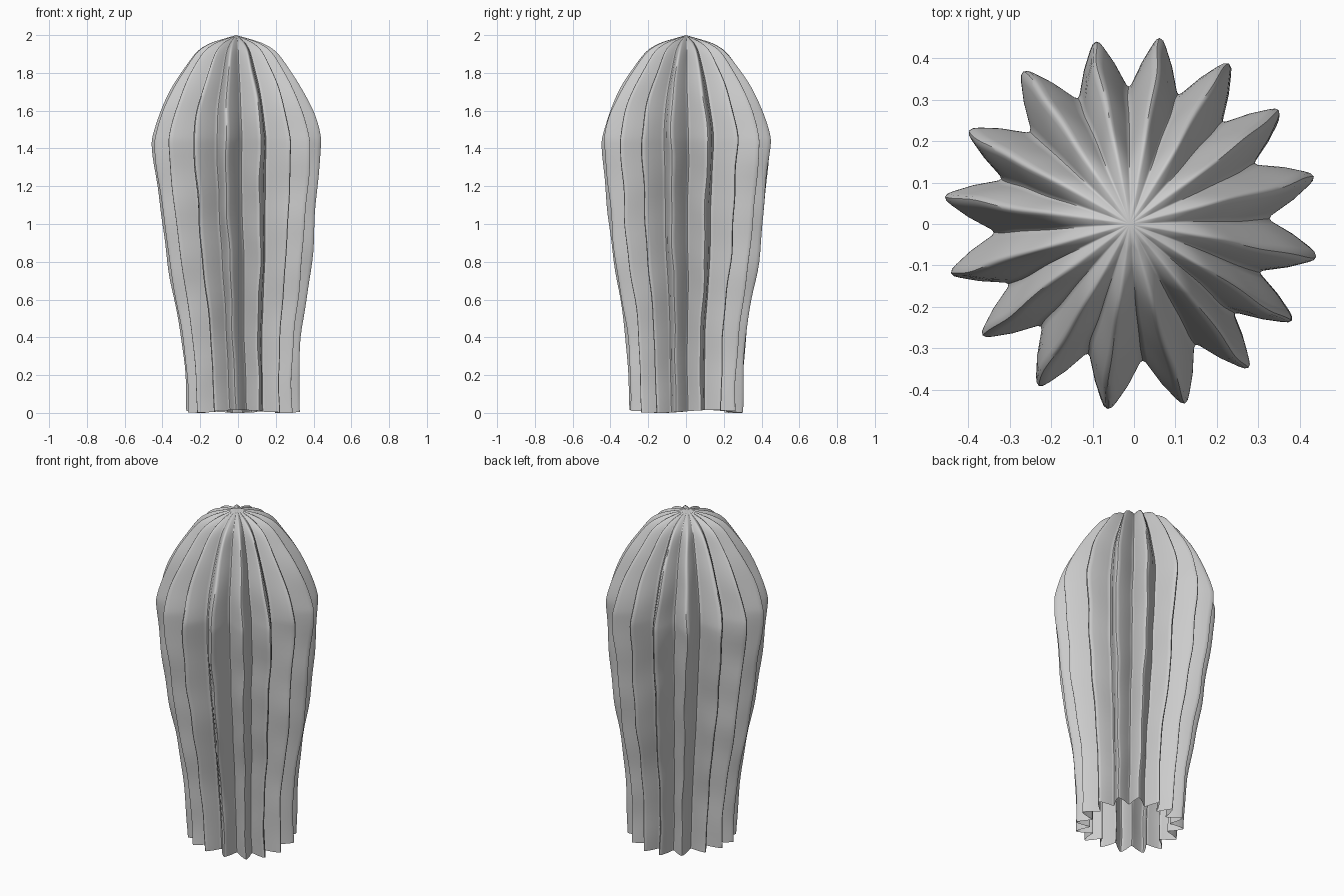
import bpy, bmesh, math, random

if "Cube" in bpy.data.objects:
    bpy.data.objects.remove(bpy.data.objects["Cube"])

random.seed(4)

# Rib ridge silhouette: (radius, height), base to crown
PROFILE = [(0.303, 0.01), (0.308, 0.2), (0.322, 0.4), (0.352, 0.6), (0.388, 0.8),
           (0.410, 1.0), (0.430, 1.2), (0.450, 1.4), (0.445, 1.48), (0.408, 1.6),
           (0.350, 1.72), (0.285, 1.82), (0.215, 1.91), (0.145, 1.955), (0.07, 1.98)]
# Direction of each of the sixteen ribs, in degrees
RIBS = [14.3, 37, 59.5, 81, 101.5, 124.8, 150.6, 172, 195.6, 216.6, 240, 262, 286, 309, 328.8, 349.7]
# Cross-section of one rib: (fraction of the way to next rib, height of rib 0..1)
SECTION = [(0, 1), (0.05, 0.96), (0.10, 0.85), (0.25, 0.5), (0.40, 0.14), (0.45, 0.04),
           (0.5, 0), (0.55, 0.04), (0.60, 0.14), (0.75, 0.5), (0.90, 0.85), (0.95, 0.96)]
STEPS = 4


def smooth_profile(pts, steps):
    """Catmull-Rom interpolation through the profile."""
    out = []
    for i in range(len(pts) - 1):
        p0, p1, p2 = pts[max(i - 1, 0)], pts[i], pts[i + 1]
        p3 = pts[min(i + 2, len(pts) - 1)]
        for s in range(steps):
            t = s / steps
            out.append(tuple(0.5 * (2 * b + (c - a) * t + (2 * a - 5 * b + 4 * c - d) * t * t
                             + (3 * b - a - 3 * c + d) * t ** 3)
                             for a, b, c, d in zip(p0, p1, p2, p3)))
    out.append(pts[-1])
    return out


# Gentle hand-made waviness, different for every rib
waves = [[random.uniform(0, math.tau) for _ in range(4)] for _ in RIBS]


def sway(k, z):
    w = waves[k % len(RIBS)]
    return 0.010 * math.sin(9 * z + w[0]) + 0.006 * math.sin(21 * z + w[1])


def bulge(k, z):
    w = waves[k % len(RIBS)]
    return 0.008 * math.sin(8 * z + w[2]) + 0.005 * math.sin(19 * z + w[3])


# Ribbed cactus body, open underneath
bm = bmesh.new()
rings = []
n = len(RIBS)
for radius, z in smooth_profile(PROFILE, STEPS):
    lean = 0.028 * max(0, 1 - z / 1.4) - 0.008 * z / 2
    ring = []
    for k in range(n):
        a0 = math.radians(RIBS[k]) + sway(k, z)
        a1 = math.radians(RIBS[(k + 1) % n] + (360 if k == n - 1 else 0)) + sway(k + 1, z)
        for f, h in SECTION:
            a = a0 + (a1 - a0) * f
            swell = 1 + bulge(k, z) * (1 - f) + bulge(k + 1, z) * f
            r = radius * swell * (0.735 + 0.265 * h)
            ring.append(bm.verts.new((r * math.cos(a) + lean, r * math.sin(a), z)))
    rings.append(ring)

for low, high in zip(rings, rings[1:]):
    for i in range(len(low)):
        j = (i + 1) % len(low)
        bm.faces.new((low[i], low[j], high[j], high[i]))

# Crown point closing the ribs
tip = bm.verts.new((-0.01, 0, 2.0))
for i in range(len(rings[-1])):
    bm.faces.new((rings[-1][i], rings[-1][(i + 1) % len(rings[-1])], tip))

# Slightly uneven cut edge at the base
for v in rings[0]:
    v.co.z = 0.008 + 0.008 * math.sin(3 * math.atan2(v.co.y, v.co.x))

mesh = bpy.data.meshes.new("cactus_body")
bm.to_mesh(mesh)
bm.free()
body = bpy.data.objects.new("cactus_body", mesh)
bpy.context.collection.objects.link(body)
bpy.context.view_layer.objects.active = body
body.select_set(True)
bpy.ops.object.shade_smooth_by_angle(angle=math.radians(50))
